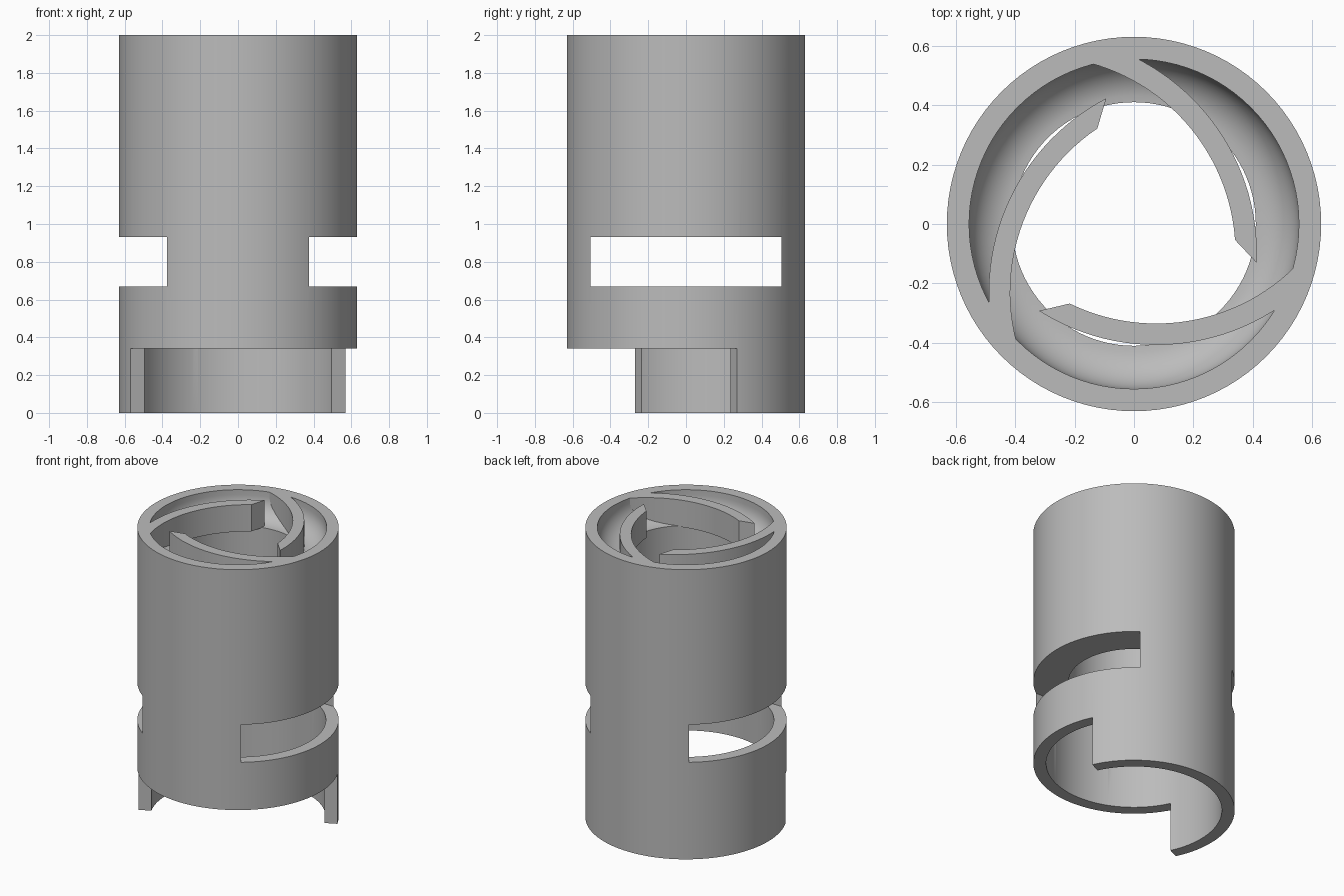
import bpy, bmesh
from math import radians, sin, cos, pi
from mathutils import Matrix

cube = bpy.data.objects.get("Cube")
if cube:
    bpy.data.objects.remove(cube, do_unlink=True)

OUTER, WALL, BORE = 0.63, 0.555, 0.41
HEIGHT, FLOOR = 2.0, 1.82

grey = bpy.data.materials.new("plain grey")
grey.use_nodes = True
grey.diffuse_color = (0.5, 0.5, 0.5, 1)
grey.node_tree.nodes["Principled BSDF"].inputs["Base Color"].default_value = (0.5, 0.5, 0.5, 1)


def to_object(name, bm):
    bmesh.ops.recalc_face_normals(bm, faces=bm.faces)
    mesh = bpy.data.meshes.new(name)
    bm.to_mesh(mesh)
    bm.free()
    mesh.materials.append(grey)
    obj = bpy.data.objects.new(name, mesh)
    bpy.context.collection.objects.link(obj)
    return obj


def smooth(obj):
    bpy.ops.object.select_all(action='DESELECT')
    obj.select_set(True)
    bpy.context.view_layer.objects.active = obj
    bpy.ops.object.shade_smooth_by_angle(angle=radians(30))


def lathe(name, profile, steps=96):
    bm = bmesh.new()
    verts = [bm.verts.new((r, 0, z)) for r, z in profile]
    edges = [bm.edges.new((v, verts[i - 1])) for i, v in enumerate(verts)]
    bmesh.ops.spin(bm, geom=verts + edges, cent=(0, 0, 0), axis=(0, 0, 1),
                   angle=2 * pi, steps=steps, use_merge=True)
    bmesh.ops.remove_doubles(bm, verts=bm.verts, dist=0.0005)
    return to_object(name, bm)


def cut_box(target, name, size, centre, turn=0):
    bm = bmesh.new()
    bmesh.ops.create_cube(bm, size=1)
    bm.transform(Matrix.Rotation(turn, 4, 'Z') @ Matrix.Translation(centre)
                 @ Matrix.Diagonal((*size, 1)))
    cutter = to_object(name, bm)
    cutter.hide_render = True
    cutter.hide_set(True)
    cutter.display_type = 'WIRE'
    mod = target.modifiers.new(name, 'BOOLEAN')
    mod.operation = 'DIFFERENCE'
    mod.solver = 'EXACT'
    mod.object = cutter
    bpy.context.view_layer.objects.active = target
    bpy.ops.object.modifier_apply(modifier=mod.name)
    bpy.data.objects.remove(cutter, do_unlink=True)


# Tubular body with a wide lower bore, a narrow upper bore and a rounded recess on top
fillet = WALL - BORE
recess = [(BORE + fillet * cos(i * pi / 20), FLOOR + fillet * (1 - sin(i * pi / 20)))
          for i in range(11)]
body = lathe("tube_body", [(0.55, 0), (OUTER, 0), (OUTER, HEIGHT), (WALL, HEIGHT)]
             + recess + [(BORE, 0.925), (0.55, 0.925)])

# Side slots through both walls, and the half-round relief at the foot
cut_box(body, "slot_cutter", (2, 1.01, 0.26), (0, 0, 0.8))
cut_box(body, "foot_cutter", (2, 1, 0.54), (0, -0.5, 0.07), radians(25.5))
smooth(body)

# Three curved fingers spiralling in from the rim
CENTRE = (0.075, 0.33)


def arc(radius, start, end, count=28):
    for i in range(count + 1):
        a = radians(start + (end - start) * i / count)
        yield CENTRE[0] + radius * cos(a), CENTRE[1] + radius * sin(a)


outline = list(arc(0.737, -48, -122.4)) + list(arc(0.665, -116, -40))
for n in range(3):
    bm = bmesh.new()
    base = bm.faces.new([bm.verts.new((x, y, FLOOR - 0.005)) for x, y in outline])
    up = bmesh.ops.extrude_face_region(bm, geom=[base])["geom"]
    bmesh.ops.translate(bm, vec=(0, 0, HEIGHT - FLOOR + 0.005),
                        verts=[v for v in up if isinstance(v, bmesh.types.BMVert)])
    bm.transform(Matrix.Rotation(n * 2 * pi / 3, 4, 'Z'))
    smooth(to_object(f"spiral_finger_{n + 1}", bm))
